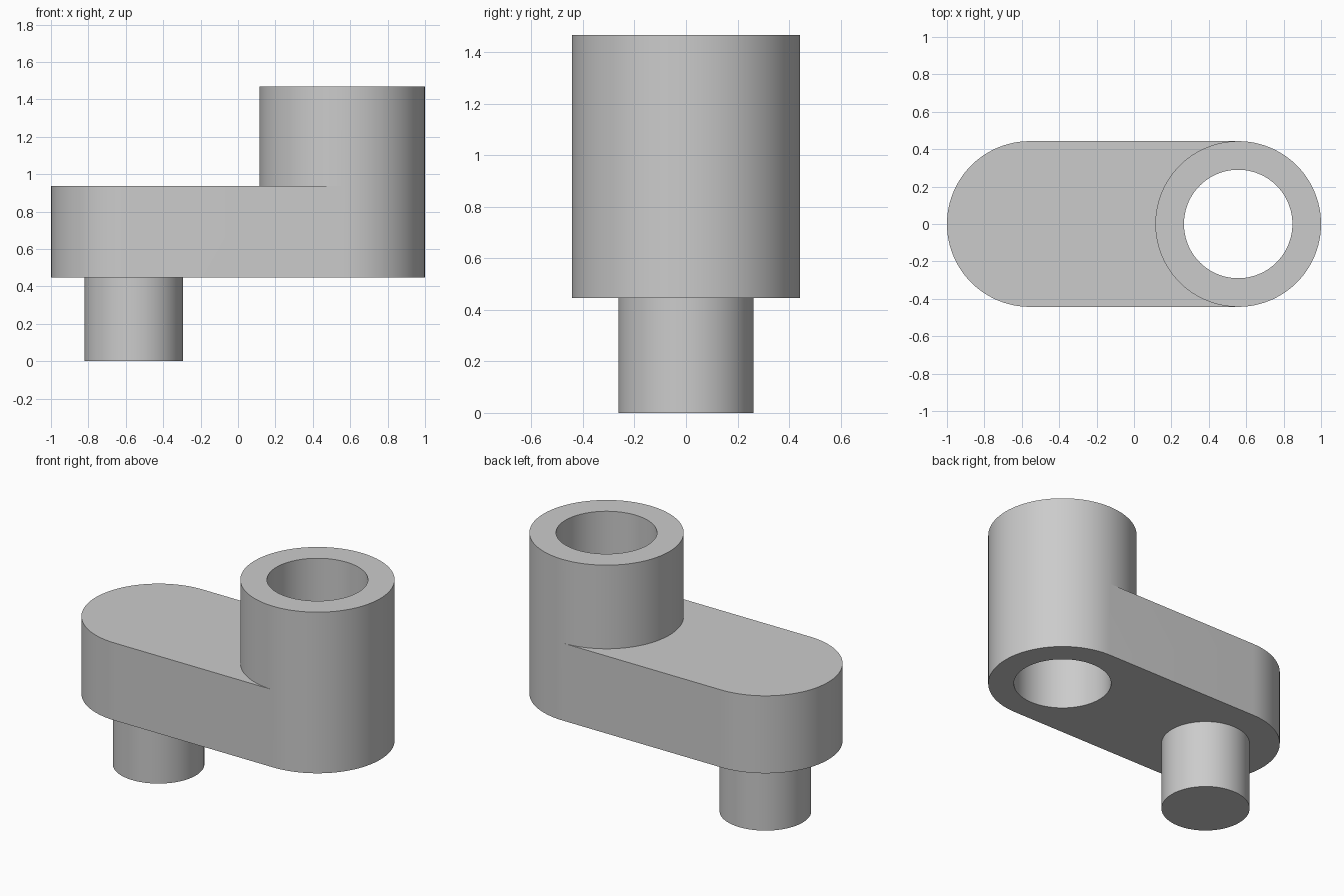
import bpy, bmesh
from math import cos, sin, pi

if "Cube" in bpy.data.objects:
    bpy.data.objects.remove(bpy.data.objects["Cube"])

R, HOLE_R, PEG_R = 0.443, 0.29, 0.263    # outer, bore and peg radii
CX = 0.557                               # bore at +CX, peg at -CX
Z_PEG, Z_ARM, Z_TOP = 0.447, 0.938, 1.468
H = 48                                   # segments per half circle
N = 2 * H

bm = bmesh.new()


def ring(cx, r, z, count=N):
    """Points from -90 degrees anticlockwise; the first H+1 are the right half."""
    return [bm.verts.new((cx + r * cos(-pi / 2 + pi * i / H),
                          r * sin(-pi / 2 + pi * i / H), z)) for i in range(count)]


def right(loop):
    return loop[:H + 1]


def left(loop):
    return loop[H:] + loop[:1]


def strip(a, b):
    """Quads between two matching rows of points."""
    for i in range(len(a) - 1):
        bm.faces.new((a[i], a[i + 1], b[i + 1], b[i]))


def closed(loop):
    return loop + loop[:1]


def arm_end(z):
    """Rounded end of the arm around the peg, from +90 to 270 degrees."""
    return [bm.verts.new((-CX + R * cos(pi / 2 + pi * i / H),
                          R * sin(pi / 2 + pi * i / H), z)) for i in range(H + 1)]


# Boss: outer wall, rim and through bore
low = [bm.verts.new((CX + R * cos(-pi / 2 + pi * i / H),
                     R * sin(-pi / 2 + pi * i / H), Z_PEG)) for i in range(H + 1)]
mid = ring(CX, R, Z_ARM)
top = ring(CX, R, Z_TOP)
bore_top = ring(CX, HOLE_R, Z_TOP)
bore_low = ring(CX, HOLE_R, Z_PEG)
strip(low, right(mid))
strip(closed(mid), closed(top))
strip(closed(top), closed(bore_top))
strip(closed(bore_top), closed(bore_low))

# Arm: rounded end, straight sides and top face
end_low, end_top = arm_end(Z_PEG), arm_end(Z_ARM)
strip(end_low, end_top)
strip([low[-1], end_low[0]], [mid[H], end_top[0]])
strip([end_low[-1], low[0]], [end_top[-1], mid[0]])
bm.faces.new(end_top + left(mid)[::-1])

# Peg under the rounded end
peg_top = ring(-CX, PEG_R, Z_PEG)
peg_low = ring(-CX, PEG_R, 0)
strip(closed(peg_top), closed(peg_low))
bm.faces.new(peg_low)

# Underside of the arm, around the bore and the peg
strip(low, right(bore_low))
strip(end_low, left(peg_top))
bm.faces.new([low[0]] + left(bore_low)[::-1] + [low[-1], end_low[0]]
             + right(peg_top)[::-1] + [end_low[-1]])

bmesh.ops.recalc_face_normals(bm, faces=bm.faces)
mesh = bpy.data.meshes.new("crank_arm")
bm.to_mesh(mesh)
bm.free()
arm = bpy.data.objects.new("crank_arm", mesh)
bpy.context.collection.objects.link(arm)
bpy.context.view_layer.objects.active = arm
arm.select_set(True)
bpy.ops.object.shade_smooth_by_angle()
